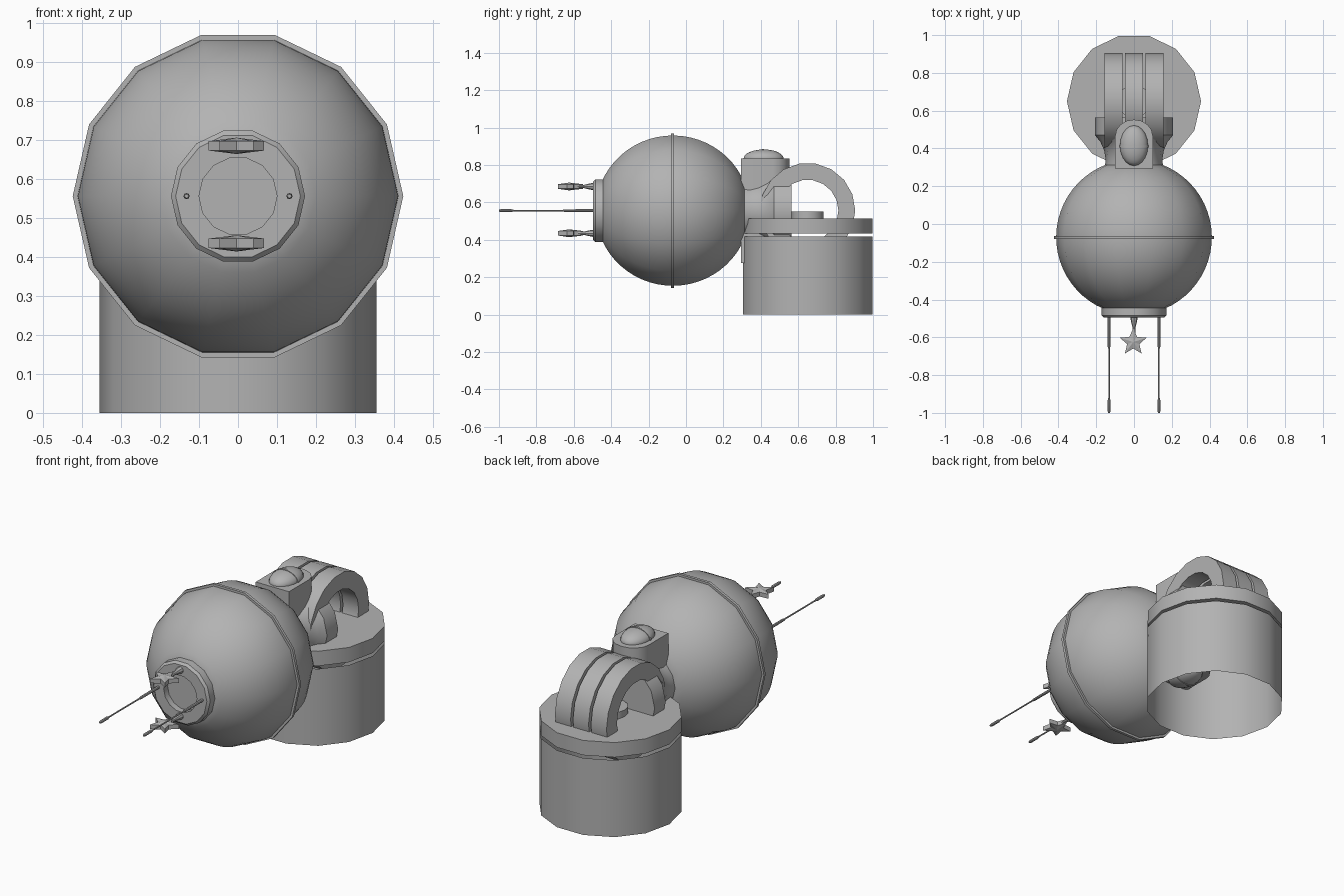
import bpy, bmesh, math
from math import sin, cos, pi, radians
from mathutils import Matrix, Vector

if "Cube" in bpy.data.objects:
    bpy.data.objects.remove(bpy.data.objects["Cube"])

SIDES = 14
CZ = 0.556          # height of the main axis
BASE_Y = 0.65       # centre of the stand

grey = bpy.data.materials.new("grey")
grey.diffuse_color = (0.45, 0.45, 0.45, 1)
grey.use_nodes = True
grey.node_tree.nodes["Principled BSDF"].inputs["Base Color"].default_value = grey.diffuse_color


def finish(name, bm, angle=32):
    bmesh.ops.remove_doubles(bm, verts=bm.verts, dist=1e-5)
    bmesh.ops.recalc_face_normals(bm, faces=bm.faces)
    me = bpy.data.meshes.new(name)
    bm.to_mesh(me)
    bm.free()
    me.materials.append(grey)
    for p in me.polygons:
        p.use_smooth = True
    me.set_sharp_from_angle(angle=radians(angle))
    ob = bpy.data.objects.new(name, me)
    bpy.context.collection.objects.link(ob)
    return ob


def lathe(name, profile, axis, centre, sides=SIDES, closed=False, caps=True):
    """Turn (radius, distance) points around the y or z axis."""
    bm = bmesh.new()
    rings = []
    for r, h in profile:
        ring = []
        for i in range(sides):
            a = 2 * pi * i / sides
            u, v = r * cos(a), r * sin(a)
            co = Vector((u, h, v)) if axis == 'Y' else Vector((u, v, h))
            ring.append(bm.verts.new(co + Vector(centre)))
        rings.append(ring)
    pairs = list(zip(rings, rings[1:]))
    if closed:
        pairs.append((rings[-1], rings[0]))
    for a, b in pairs:
        for i in range(sides):
            j = (i + 1) % sides
            bm.faces.new((a[i], a[j], b[j], b[i]))
    if caps and not closed:
        bm.faces.new(rings[0])
        bm.faces.new(rings[-1])
    return finish(name, bm)


def prism(name, outline, z0, z1):
    """Extrude an (x, y) outline between two heights."""
    bm = bmesh.new()
    f = bm.faces.new([bm.verts.new((x, y, z0)) for x, y in outline])
    up = bmesh.ops.extrude_face_region(bm, geom=[f])["geom"]
    bmesh.ops.translate(bm, vec=(0, 0, z1 - z0),
                        verts=[v for v in up if isinstance(v, bmesh.types.BMVert)])
    return finish(name, bm)


def ellipsoid(name, centre, size):
    bm = bmesh.new()
    m = Matrix.Translation(centre) @ Matrix.Diagonal((*size, 1))
    bmesh.ops.create_uvsphere(bm, u_segments=20, v_segments=12, radius=1, matrix=m)
    return finish(name, bm)


# Spherical body, turned around y, cut flat at both ends
R, BY = 0.412, -0.07
t0, t1 = math.asin(0.16 / R), pi - math.asin(0.15 / R)
arc = [t0 + (t1 - t0) * i / 22 for i in range(23)]
lathe("body", [(R * sin(t), BY - R * cos(t)) for t in arc], 'Y', (0, 0, CZ))
lathe("seam_ring", [(0.40, -0.079), (0.424, -0.079), (0.424, -0.064), (0.40, -0.064)],
      'Y', (0, 0, CZ), closed=True)

# Front collar with a recessed round port
lathe("front_collar", [(0.10, -0.462), (0.10, -0.496), (0.160, -0.496), (0.172, -0.484),
                       (0.172, -0.44)], 'Y', (0, 0, CZ))

# Long probes either side, star tools above and below
for s, side in ((-1, "left"), (1, "right")):
    lathe(side + "_probe", [(0.008, -0.485), (0.007, -0.65), (0.004, -0.66), (0.004, -0.92),
                            (0.008, -0.935), (0.008, -0.99), (0.005, -1.0)],
          'Y', (s * 0.132, 0, CZ), sides=8)

STAR_Y = -0.625
for z, side in ((0.685, "upper"), (0.435, "lower")):
    lathe(side + "_star_stem", [(0.02, -0.49), (0.017, -0.51), (0.009, -0.545), (0.009, -0.59)],
          'Y', (0, 0, z), sides=8)
    bm = bmesh.new()
    loops = []
    for dz in (-0.012, 0.012):
        loops.append([])
        for i in range(10):
            r = 0.034 if i % 2 else 0.075
            a = pi / 2 + i * pi / 5
            loops[-1].append(bm.verts.new((r * cos(a) - 0.004, STAR_Y + r * sin(a), z + dz)))
    peaks = [bm.verts.new((-0.004, STAR_Y, z + d)) for d in (-0.021, 0.021)]
    for i in range(10):
        j = (i + 1) % 10
        bm.faces.new((loops[0][i], loops[0][j], loops[1][j], loops[1][i]))
        for loop, peak in zip(loops, peaks):
            bm.faces.new((loop[i], loop[j], peak))
    finish(side + "_star", bm, 10)

# Flared neck behind the body
lathe("neck", [(0.155, 0.295), (0.15, 0.34), (0.158, 0.39), (0.178, 0.435),
               (0.207, 0.47), (0.207, 0.565)], 'Y', (0, 0, CZ))

# Upright block through the neck: square front, rounded back, domes at both ends
back = [(0.1 * cos(a), 0.465 + 0.088 * sin(a)) for a in (pi * i / 8 for i in range(9))]
prism("neck_block", [(-0.1, 0.295), (0.1, 0.295)] + back, CZ - 0.279, CZ + 0.279)
for s, side in ((-1, "lower"), (1, "upper")):
    ellipsoid(side + "_dome", (0, 0.415, CZ + s * 0.279), (0.074, 0.107, 0.048))
    lathe(side + "_dome_band", [(0.01, -0.006), (0.077, -0.006), (0.077, 0.006), (0.01, 0.006)],
          'Y', (0, 0.412, 0), sides=24, closed=True).matrix_world = \
        Matrix.Translation((0, 0, CZ + s * 0.279)) @ Matrix.Diagonal((1, 1, 0.66, 1))

# Stand: open drum, separate lid and a small pad on top
drum = lathe("stand_drum", [(0.355, 0.0), (0.355, 0.418)], 'Z', (0, BASE_Y, 0), caps=False)
lathe("stand_lid", [(0.355, 0.434), (0.355, 0.514)], 'Z', (0, BASE_Y, 0))
lathe("lid_pad", [(0.087, 0.50), (0.087, 0.55)], 'Z', (0, BASE_Y, 0))

# Three hoops side by side, sunk into the lid
for x, name in ((-0.108, "left_hoop"), (0, "middle_hoop"), (0.108, "right_hoop")):
    hoop = lathe(name, [(0.165, -0.047), (0.255, -0.047), (0.255, 0.047), (0.165, 0.047)],
                 'Y', (0, 0, 0), sides=18, closed=True)
    hoop.matrix_world = Matrix.Translation((x, BASE_Y, CZ)) @ Matrix.Rotation(pi / 2, 4, 'Z')
